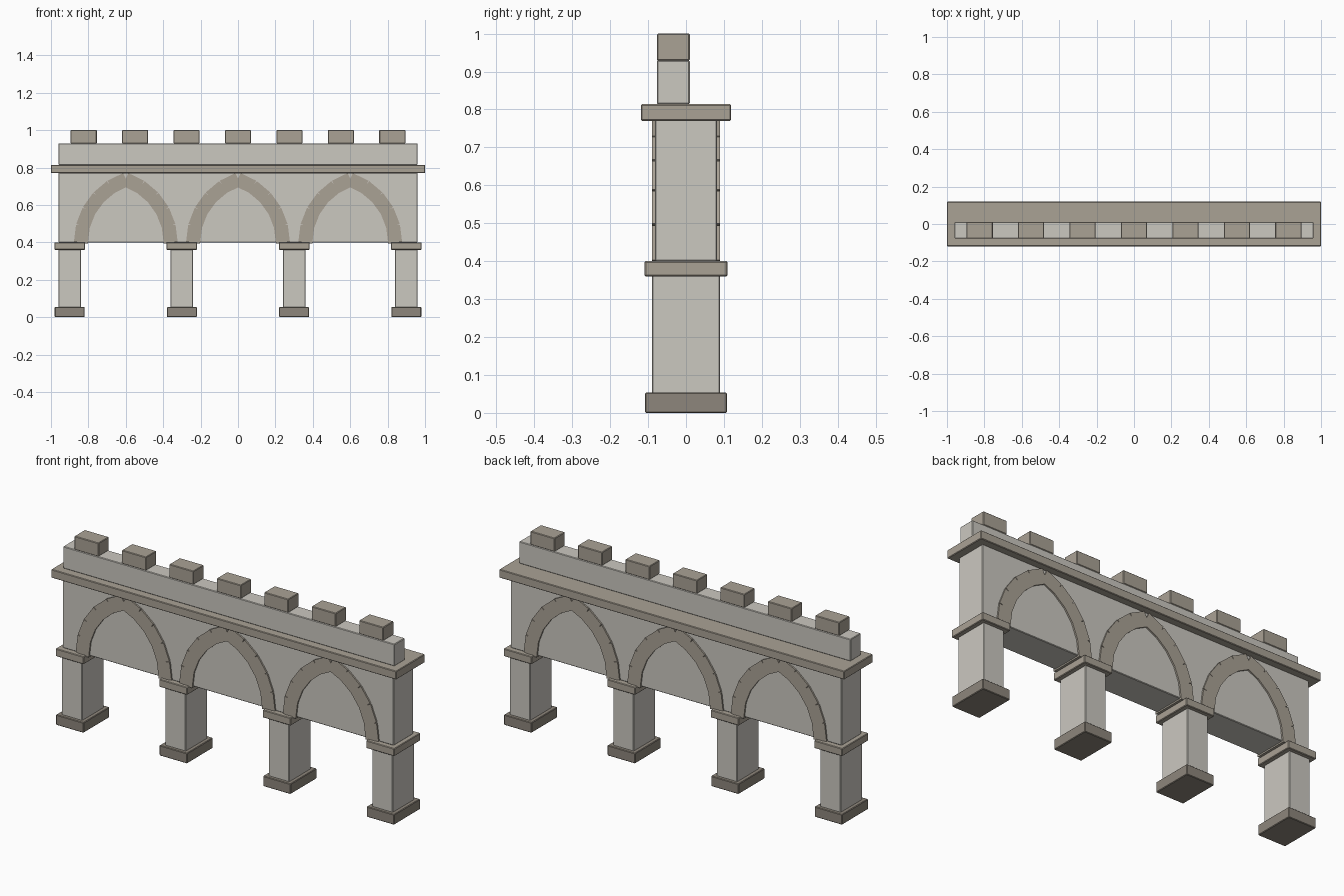
import bpy, math

if "Cube" in bpy.data.objects:
    bpy.data.objects.remove(bpy.data.objects["Cube"])


def material(name, rgb):
    m = bpy.data.materials.new(name)
    m.diffuse_color = (*rgb, 1)
    m.use_nodes = True
    m.node_tree.nodes["Principled BSDF"].inputs["Base Color"].default_value = m.diffuse_color
    return m


STONE = material("pale_stone", (0.60, 0.58, 0.53))
TRIM = material("trim_stone", (0.40, 0.36, 0.30))
BASE = material("dark_stone", (0.27, 0.24, 0.20))


def block(name, x, y, z, mat, bevel=0.003):
    """Box from (min, max) ranges, with a tiny chamfer."""
    bpy.ops.mesh.primitive_cube_add(size=1, location=[sum(r) / 2 for r in (x, y, z)])
    ob = bpy.context.object
    ob.name = name
    ob.scale = [r[1] - r[0] for r in (x, y, z)]
    bpy.ops.object.transform_apply(location=False, rotation=False, scale=True)
    ob.data.materials.append(mat)
    if bevel:
        mod = ob.modifiers.new("chamfer", 'BEVEL')
        mod.width = bevel
        mod.segments = 1
    return ob


def around(c, half):
    return (c - half, c + half)


# Piers with plinths and capitals
for i in range(4):
    x = -0.9 + 0.6 * i
    block(f"pier_base_{i+1}", around(x, 0.08), (-0.108, 0.108), (0, 0.054), BASE)
    block(f"pier_shaft_{i+1}", around(x, 0.06), (-0.09, 0.09), (0.05, 0.362), STONE)
    block(f"pier_capital_{i+1}", around(x, 0.082), (-0.109, 0.109), (0.36, 0.40), TRIM)

# Wall, cornice and parapet
block("wall", (-0.96, 0.96), (-0.082, 0.082), (0.40, 0.772), STONE)
block("cornice", (-1, 1), (-0.119, 0.119), (0.77, 0.814), TRIM)
block("parapet", (-0.96, 0.96), (-0.077, 0.01), (0.814, 0.929), STONE)
for i in range(7):
    block(f"merlon_{i+1}", around(-0.825 + 0.275 * i, 0.07), (-0.077, 0.01), (0.929, 1.0), TRIM)

# Pointed arches: straight voussoirs along two arcs meeting at the crown
OFFSET, RADIUS, COUNT = 0.114, 0.354, 5
step = math.acos(OFFSET / RADIUS) / COUNT
length = 2 * RADIUS * math.sin(step / 2) * 1.05
mid_radius = RADIUS * math.cos(step / 2)
for a in range(3):
    for side in (-1, 1):
        for k in range(COUNT):
            t = (k + 0.5) * step
            x = -0.6 + 0.6 * a + side * (mid_radius * math.cos(t) - OFFSET)
            z = 0.40 + mid_radius * math.sin(t)
            hand = "left" if side < 0 else "right"
            ob = block(f"arch_{a+1}_{hand}_voussoir_{k+1}", around(x, 0.0375), (-0.09, 0.09),
                       around(z, length / 2), TRIM, 0)
            ob.rotation_euler.y = -side * t
